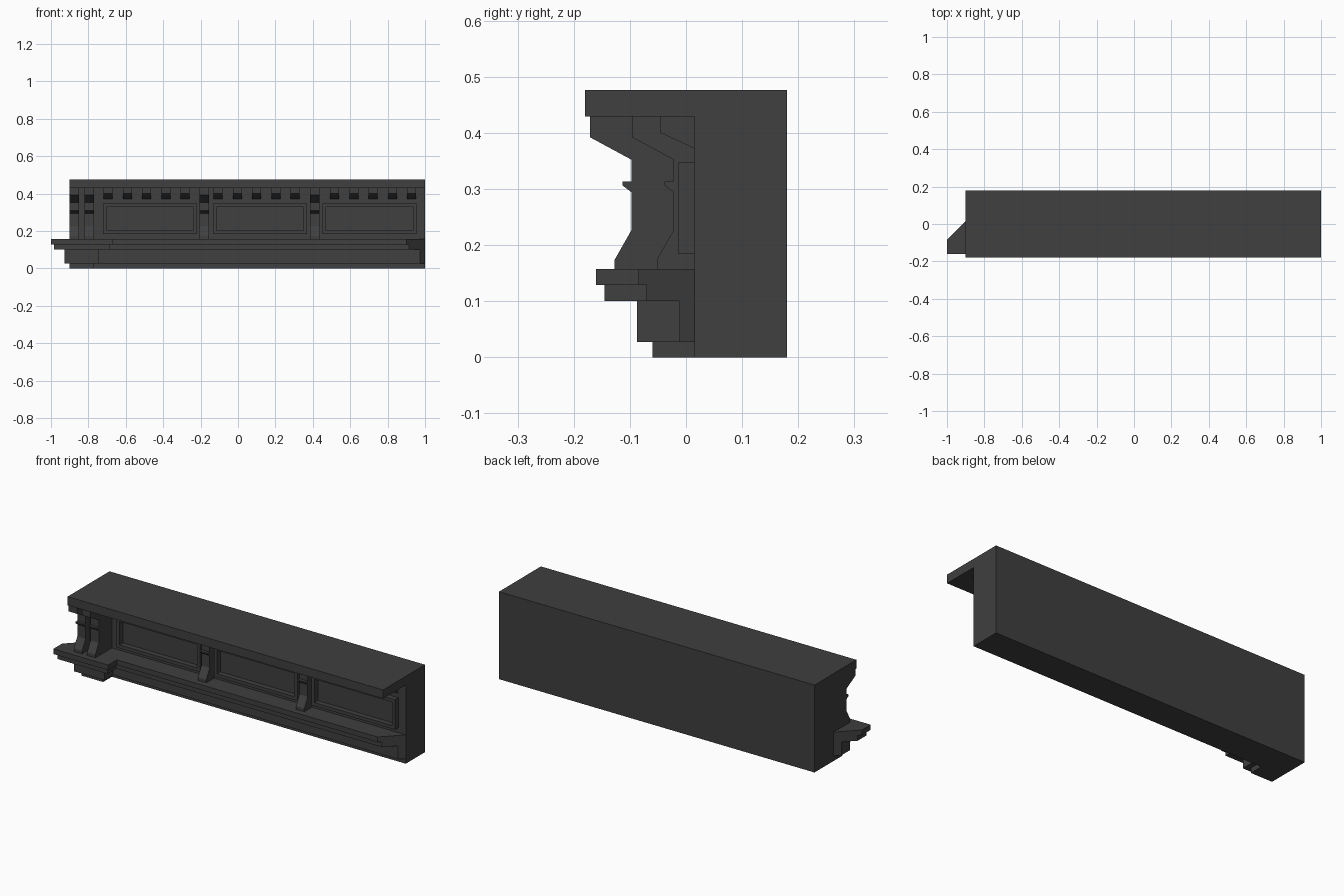
import bpy
import bmesh

cube = bpy.data.objects.get("Cube")
if cube:
    bpy.data.objects.remove(cube, do_unlink=True)

GREY = (0.05, 0.05, 0.05, 1)
stone = bpy.data.materials.new("dark grey stone")
stone.use_nodes = True
stone.diffuse_color = GREY
stone.node_tree.nodes["Principled BSDF"].inputs["Base Color"].default_value = GREY

LEFT, RIGHT = -0.9, 1.0
WALL, PIER = 0.015, -0.06      # y of the wall face and of the pier face
PIER_END = -0.77
SILL, SOFFIT, TOP = 0.157, 0.429, 0.476


def prism(name, points, shift):
    """Extrude a closed outline along the shift vector."""
    bm = bmesh.new()
    face = bm.faces.new([bm.verts.new(p) for p in points])
    ext = bmesh.ops.extrude_face_region(bm, geom=[face])
    moved = [g for g in ext["geom"] if isinstance(g, bmesh.types.BMVert)]
    bmesh.ops.translate(bm, verts=moved, vec=shift)
    bmesh.ops.recalc_face_normals(bm, faces=bm.faces)
    mesh = bpy.data.meshes.new(name)
    bm.to_mesh(mesh)
    bm.free()
    mesh.materials.append(stone)
    obj = bpy.data.objects.new(name, mesh)
    bpy.context.collection.objects.link(obj)
    return obj


def box(name, x0, x1, y0, y1, z0, z1):
    return prism(name, [(x0, y0, z0), (x1, y0, z0), (x1, y1, z0), (x0, y1, z0)],
                 (0, 0, z1 - z0))


def side_profile(name, x, width, face_y, outline):
    """Extrude a (reach, height) outline sideways, standing out from face_y."""
    points = [(x - width / 2, face_y - r, z) for r, z in outline]
    return prism(name, points, (width, 0, 0))


# Wall block, overhanging top slab and corner pier
box("wall_block", LEFT, RIGHT, WALL, 0.18, 0, SOFFIT)
box("top_slab", LEFT, RIGHT, -0.18, 0.18, SOFFIT, TOP)
box("pier", LEFT, PIER_END, PIER, WALL, SILL, SOFFIT)
box("pier_foot", LEFT, PIER_END, PIER, WALL, 0, 0.027)

# Stepped sill, mitred at both ends and stepping out around the pier
for name, d, z0, z1 in (("sill_lower", 0.027, 0.027, 0.1),
                        ("sill_middle", 0.085, 0.1, 0.129),
                        ("sill_upper", 0.1, 0.129, SILL)):
    outline = [(LEFT, WALL), (LEFT - d, WALL - d), (LEFT - d, PIER - d),
               (PIER_END + d, PIER - d), (PIER_END + d, WALL - d),
               (RIGHT - d, WALL - d), (RIGHT, WALL)]
    prism(name, [(x, y, z0) for x, y in outline], (0, 0, z1 - z0))

# Scrolled brackets on the pier and between the bays
BRACKET = [(0, SILL), (0.067, SILL), (0.067, 0.174), (0.037, 0.227),
           (0.037, 0.294), (0.053, 0.306), (0.053, 0.313), (0.037, 0.313),
           (0.037, 0.352), (0.111, 0.392), (0.111, SOFFIT), (0, SOFFIT)]
for i, (x, face_y) in enumerate(((-0.875, PIER), (-0.795, PIER),
                                 (-0.18, WALL), (0.41, WALL))):
    side_profile(f"bracket_{i + 1}", x, 0.05, face_y, BRACKET)

# Dentils under the slab, five to each bay
DENTIL = [(0, 0.372), (0.06, 0.4), (0.06, SOFFIT), (0, SOFFIT)]
for bay, middle in enumerate((-0.489, 0.1, 0.722)):
    for i in range(5):
        side_profile(f"dentil_{bay + 1}_{i + 1}", middle + (i - 2) * 0.103,
                     0.048, WALL, DENTIL)

# Raised panel frames
Z0, Z1, RIM, FRONT = 0.184, 0.347, 0.018, -0.014
for bay, middle in enumerate((-0.47, 0.117, 0.704)):
    x0, x1 = middle - 0.251, middle + 0.251
    name = f"panel_frame_{bay + 1}"
    box(name + "_bottom", x0, x1, FRONT, WALL, Z0, Z0 + RIM)
    box(name + "_top", x0, x1, FRONT, WALL, Z1 - RIM, Z1)
    box(name + "_right", x0, x0 + RIM, FRONT, WALL, Z0 + RIM, Z1 - RIM)
    box(name + "_left", x1 - RIM, x1, FRONT, WALL, Z0 + RIM, Z1 - RIM)
